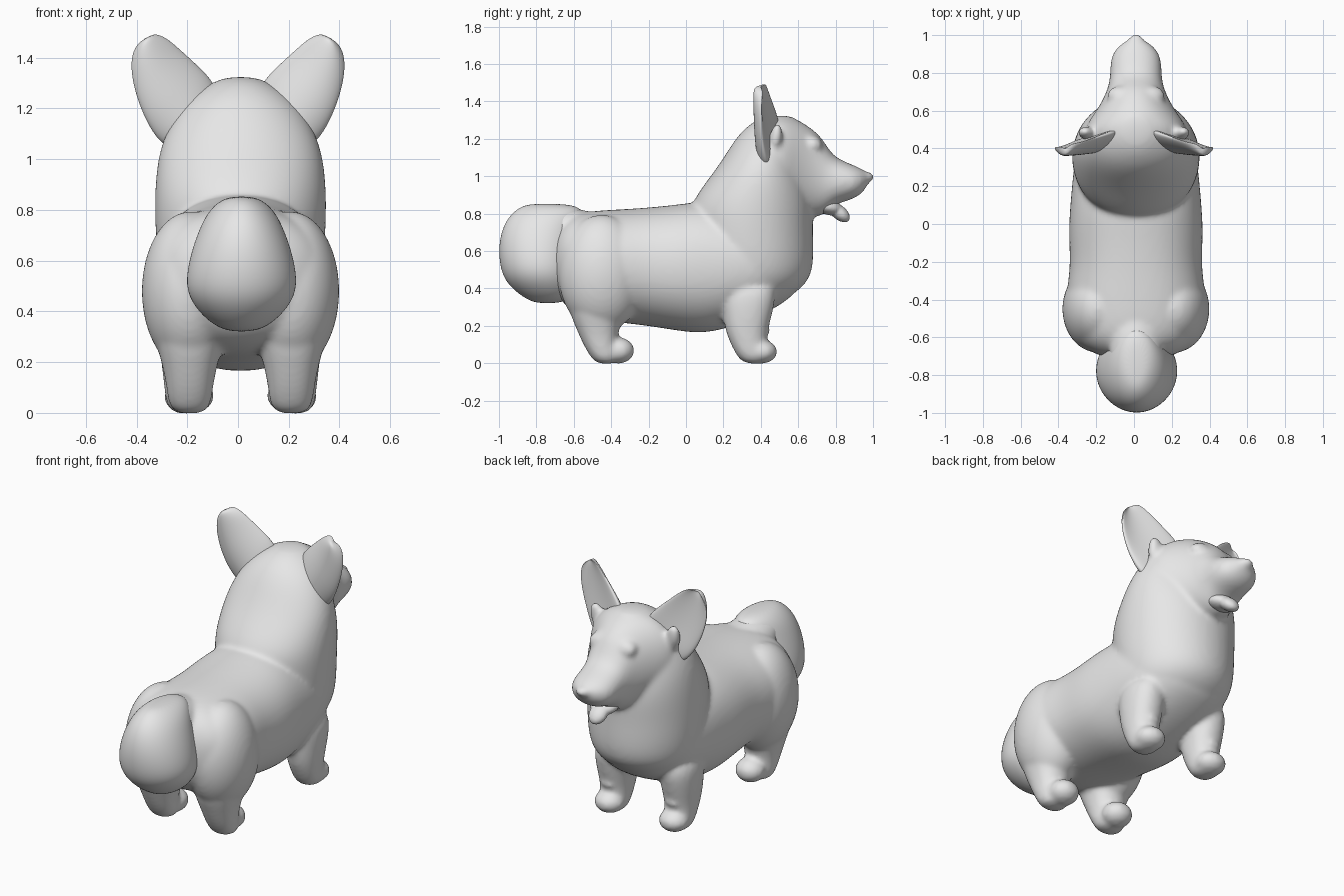
import bpy, bmesh, math
from mathutils import Vector, Matrix

if "Cube" in bpy.data.objects:
    bpy.data.objects.remove(bpy.data.objects["Cube"])

GREY = (0.8, 0.8, 0.8, 1)
mat = bpy.data.materials.new("plain grey")
mat.use_nodes = True
mat.diffuse_color = GREY
mat.node_tree.nodes["Principled BSDF"].inputs["Base Color"].default_value = GREY

X, Y, Z = Vector((1, 0, 0)), Vector((0, 1, 0)), Vector((0, 0, 1))
MID = 0.01  # the body sits slightly to the left


def power(v, n):
    return math.copysign(abs(v) ** (2 / n), v)


def loft(bm, rings, n=2.0, bend=0.0, count=24):
    """Skin rings given as (centre, half axis, half axis)."""
    loops = []
    for centre, a, b in rings:
        loop = []
        for i in range(count):
            t = math.tau * i / count
            c, s = power(math.cos(t), n), power(math.sin(t), n)
            loop.append(bm.verts.new(centre + a * c + b * s + Y * bend * c * c))
        loops.append(loop)
    for p, q in zip(loops, loops[1:]):
        for i in range(count):
            j = (i + 1) % count
            bm.faces.new((p[i], p[j], q[j], q[i]))
    bm.faces.new(loops[0][::-1])
    bm.faces.new(loops[-1])


def along_y(bm, rows, n):
    """Rows of y, top, bottom, half width."""
    loft(bm, [(Vector((MID, y, (t + b) / 2)), X * w, Z * (t - b) / 2)
              for y, t, b, w in rows], n)


def along_z(bm, rows, n, x=MID):
    """Rows of z, back, front, half width."""
    loft(bm, [(Vector((x, (b + f) / 2, z)), X * w, Y * (f - b) / 2)
              for z, b, f, w in rows], n)


def blob(bm, centre, radii, tilt=0.0, turn=0.0):
    m = (Matrix.Translation(centre) @ Matrix.Rotation(turn, 4, 'Y')
         @ Matrix.Rotation(tilt, 4, 'X') @ Matrix.Diagonal((*radii, 1)))
    bmesh.ops.create_uvsphere(bm, u_segments=24, v_segments=16, radius=1, matrix=m)


def finish(bm, name, subdivide):
    bmesh.ops.recalc_face_normals(bm, faces=bm.faces)
    mesh = bpy.data.meshes.new(name)
    bm.to_mesh(mesh)
    bm.free()
    mesh.materials.append(mat)
    for p in mesh.polygons:
        p.use_smooth = True
    ob = bpy.data.objects.new(name, mesh)
    bpy.context.scene.collection.objects.link(ob)
    mod = ob.modifiers.new("subdivide", 'SUBSURF')
    mod.levels = mod.render_levels = subdivide
    return ob


def fuse(ob, size, rounds):
    """Blend overlapping volumes into one soft skin."""
    mod = ob.modifiers.new("fuse", 'REMESH')
    mod.mode = 'VOXEL'
    mod.voxel_size = size
    mod.use_smooth_shade = True
    soft = ob.modifiers.new("soften", 'SMOOTH')
    soft.factor, soft.iterations = 0.5, rounds


# Trunk
body = bmesh.new()
along_y(body, [(-.72, .66, .42, .14), (-.67, .75, .33, .26), (-.6, .8, .27, .335),
               (-.5, .817, .232, .37), (-.36, .825, .215, .372), (-.22, .833, .2, .348),
               (-.05, .85, .172, .36), (.08, .87, .155, .352), (.22, .85, .182, .34),
               (.4, .8, .25, .32), (.54, .75, .33, .25), (.62, .7, .41, .17)], 2.2)

# Ridge along the rump that leads into the tail
blob(body, (MID, -.66, .735), (.14, .27, .1), -.07)

# Chest, neck and back of the skull
along_z(body, [(.31, .15, .48, .2), (.4, .06, .63, .28), (.5, .02, .69, .325),
               (.7, .01, .68, .338), (.83, .015, .685, .342), (.93, .075, .67, .337),
               (1.02, .145, .64, .325), (1.1, .2, .62, .298), (1.18, .25, .62, .255),
               (1.25, .305, .62, .195), (1.305, .38, .6, .11), (1.325, .45, .55, .05)], 2)

# Face, muzzle and nose
along_y(body, [(.36, 1.25, .9, .22), (.45, 1.315, .85, .28), (.52, 1.33, .83, .27),
               (.6, 1.305, .8, .21), (.67, 1.258, .78, .17), (.72, 1.215, .785, .15),
               (.76, 1.15, .81, .14), (.8, 1.1, .85, .138), (.87, 1.07, .87, .135),
               (.92, 1.05, .89, .115), (.955, 1.03, .925, .075), (.975, 1.015, .96, .045)], 2.1)
blob(body, (MID, .965, .995), (.046, .04, .03))

# Thighs, legs, paws, dewclaws, brows and the skin folds before the ears
for s in (-1, 1):
    blob(body, (MID + s * .2, -.45, .48), (.192, .235, .315))
    along_z(body, [(.36, -.64, -.31, .15), (.26, -.62, -.33, .13), (.18, -.585, -.36, .107),
                   (.1, -.55, -.37, .092), (.04, -.515, -.36, .086), (-.005, -.48, -.37, .06)],
            2.2, MID + s * .2)
    blob(body, (MID + s * .19, -.36, .068), (.087, .085, .07))
    along_z(body, [(.45, .18, .5, .11), (.27, .195, .465, .107), (.17, .21, .435, .094),
                   (.1, .24, .43, .086), (.04, .27, .44, .08), (-.005, .31, .44, .055)],
            2.2, MID + s * .215)
    blob(body, (MID + s * .215, .405, .062), (.088, .084, .064))
    blob(body, (MID + s * .215, .42, .168), (.044, .034, .023), .5)
    blob(body, (MID + s * .095, .685, 1.178), (.06, .05, .035), -.6, s * .35)
    blob(body, (s * .25, .48, 1.2), (.045, .034, .085), -.15, s * .2)
fuse(finish(body, "body", 2), .013, 10)

# Tail
tail = bmesh.new()
along_z(tail, [(.32, -.8, -.68, .05), (.35, -.87, -.6, .12), (.42, -.955, -.57, .19),
               (.5, -.995, -.56, .226), (.62, -1.005, -.56, .205), (.72, -.985, -.56, .17),
               (.79, -.945, -.55, .135), (.835, -.89, -.56, .09), (.853, -.83, -.66, .04)],
        2, .014)
finish(tail, "tail", 2)

# Ears: inner x, depth, height, then outer x, depth, height, then thickness
EAR = [(.06, .46, 1.2, .25, .4, 1.03, .05), (.085, .455, 1.3, .315, .395, 1.065, .05),
       (.155, .435, 1.37, .366, .375, 1.15, .038), (.22, .415, 1.428, .405, .367, 1.25, .028),
       (.268, .4, 1.47, .425, .366, 1.35, .024), (.305, .392, 1.49, .418, .37, 1.42, .022),
       (.335, .388, 1.495, .392, .376, 1.462, .015)]
for s, side in ((-1, "right"), (1, "left")):
    ear = bmesh.new()
    rings = []
    for xi, yi, zi, xo, yo, zo, thick in EAR:
        inner, outer = Vector((s * xi, yi, zi)), Vector((s * xo, yo, zo))
        rings.append(((inner + outer) / 2, (inner - outer) / 2, Y * thick))
    loft(ear, rings, 2, .035, 16)
    finish(ear, side + "_ear", 2)

# Lower jaw and tongue
jaw = bmesh.new()
blob(jaw, (MID, .755, .84), (.085, .085, .045), -.3)
blob(jaw, (MID, .82, .805), (.055, .068, .038), -.7)
fuse(finish(jaw, "jaw_and_tongue", 1), .008, 4)
